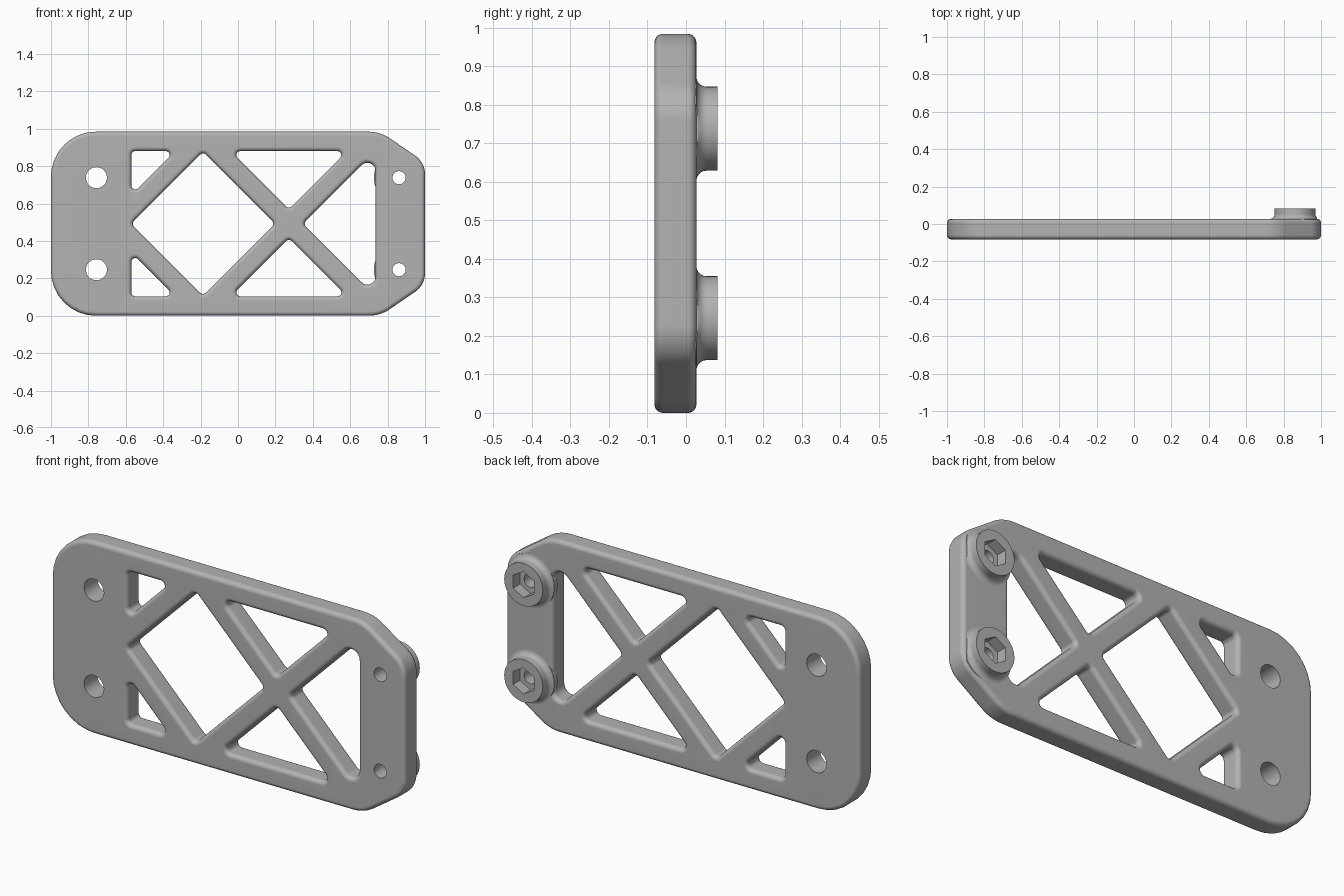
import bpy, bmesh, math
from mathutils import Vector

if "Cube" in bpy.data.objects:
    bpy.data.objects.remove(bpy.data.objects["Cube"], do_unlink=True)

MID = 0.492                    # height of the mirror line
FRONT, BACK, TOP = -0.082, 0.027, 0.082
FILLET = 0.022
SMALL = 0.021                  # corner radius of the cutouts

grey = bpy.data.materials.new("plain grey")
grey.use_nodes = True
grey.diffuse_color = (0.45, 0.45, 0.45, 1)
grey.node_tree.nodes["Principled BSDF"].inputs["Base Color"].default_value = (0.45, 0.45, 0.45, 1)


def rounded(corners, grow, steps=8):
    """Counter-clockwise convex outline with rounded corners, offset by grow."""
    pts, n = [], len(corners)
    for i, (x, z, r) in enumerate(corners):
        p = Vector((x, z))
        into = (p - Vector(corners[i - 1][:2])).normalized()
        out = (Vector(corners[(i + 1) % n][:2]) - p).normalized()
        a = math.atan2(-into.x, into.y)
        turn = math.atan2(into.x * out.y - into.y * out.x, into.dot(out))
        centre = p + (out - into).normalized() * r / math.cos(turn / 2)
        for k in range(steps + 1):
            t = a + turn * k / steps
            pts.append(centre + (r + grow) * Vector((math.cos(t), math.sin(t))))
    return pts


def circle(x, z, r, n=48):
    return [Vector((x + r * math.cos(math.tau * k / n), z + r * math.sin(math.tau * k / n)))
            for k in range(n)]


def loft(bm, rings):
    """Join (outline, y) rings with quads and return the vertex rings."""
    rows = [[bm.verts.new((p.x, y, p.y + MID)) for p in pts] for pts, y in rings]
    for a, b in zip(rows, rows[1:]):
        for k in range(len(a)):
            j = (k + 1) % len(a)
            bm.faces.new((a[k], a[j], b[j], b[k]))
    return rows


def finish(bm, name):
    bmesh.ops.recalc_face_normals(bm, faces=bm.faces)
    mesh = bpy.data.meshes.new(name)
    bm.to_mesh(mesh)
    bm.free()
    mesh.materials.append(grey)
    ob = bpy.data.objects.new(name, mesh)
    bpy.context.collection.objects.link(ob)
    bpy.ops.object.select_all(action='DESELECT')
    ob.select_set(True)
    bpy.context.view_layer.objects.active = ob
    bpy.ops.object.shade_smooth_by_angle(angle=math.radians(35))
    mod = ob.modifiers.new("even shading", 'WEIGHTED_NORMAL')
    mod.keep_sharp = True
    return ob


def flip(corners):
    return [(x, -z, r) for x, z, r in reversed(corners)]


# Plate outline and truss cutouts, heights measured from the mirror line
right_side = [(1.0, 0.328, 0.12), (0.76, MID, 0.2)]
left_side = [(-1.0, MID, 0.24)]
upper = right_side + left_side
outline = upper + flip(upper)

corner_gap = [(-0.57, 0.154, SMALL), (-0.336, 0.388, SMALL), (-0.57, 0.388, SMALL)]
middle_gap = [(0.272, 0.078, SMALL), (0.582, 0.388, SMALL), (-0.038, 0.388, SMALL)]
diamond = [(-0.187 + 0.384 * math.cos(k * math.pi / 2),
            0.384 * math.sin(k * math.pi / 2), SMALL) for k in range(4)]
end_gap = [(0.348, 0, SMALL), (0.735, -0.387, 0.043), (0.735, 0.387, 0.043)]
gaps = [corner_gap, flip(corner_gap), middle_gap, flip(middle_gap), diamond, end_gap]

# Rounded edge profile from the front face to the back face
quarter = [k * math.pi / 10 for k in range(6)]
edge = [(FILLET * (1 - math.sin(t)), FRONT + FILLET * (1 - math.cos(t))) for t in quarter]
edge += [(d, FRONT + BACK - y) for d, y in reversed(edge)]

# Truss plate with drilled holes
bm = bmesh.new()
walls = [loft(bm, [(rounded(outline, -d), y) for d, y in edge])]
for gap in gaps:
    walls.append(loft(bm, [(rounded(gap, d), y) for d, y in edge]))
for x, r in ((-0.757, 0.056), (0.861, 0.035)):
    for z in (-0.246, 0.246):
        hole = circle(x, z, r)
        walls.append(loft(bm, [(hole, FRONT), (hole, BACK)]))
for side, ny in ((0, -1), (-1, 1)):
    rim = []
    for rows in walls:
        row = rows[side]
        rim += [bm.edges.get((row[k - 1], row[k])) for k in range(len(row))]
    bmesh.ops.triangle_fill(bm, use_beauty=True, use_dissolve=False, edges=rim, normal=(0, ny, 0))
finish(bm, "truss_plate")


def hexagon(x, z, flat, n=48):
    """Hexagon with a corner straight up, sampled evenly for joining to a circle."""
    pts = []
    for k in range(n):
        t = math.tau * k / n
        off = (t - math.pi / 2) % (math.pi / 3) - math.pi / 6
        pts.append(Vector((x, z)) + flat / math.cos(off) * Vector((math.cos(t), math.sin(t))))
    return pts


# Bosses with flared feet and hexagonal nut pockets
for name, z in (("upper_boss", 0.246), ("lower_boss", -0.246)):
    x, r, flare = 0.861, 0.109, 0.026
    profile = [(r + flare, 0.0)]
    profile += [(r + flare * (1 - math.sin(t)), BACK + flare * (1 - math.cos(t))) for t in quarter]
    profile.append((r, TOP))
    rings = []
    for radius, y in profile:
        ring = circle(x, z, radius)
        for p in ring:
            p.x = min(p.x, 1.0 - FILLET)   # foot stays on the flat face
        rings.append((ring, y))
    pocket = hexagon(x, z, 0.058)
    rings += [(pocket, TOP), (pocket, BACK)]
    bm = bmesh.new()
    loft(bm, rings)
    finish(bm, name)
